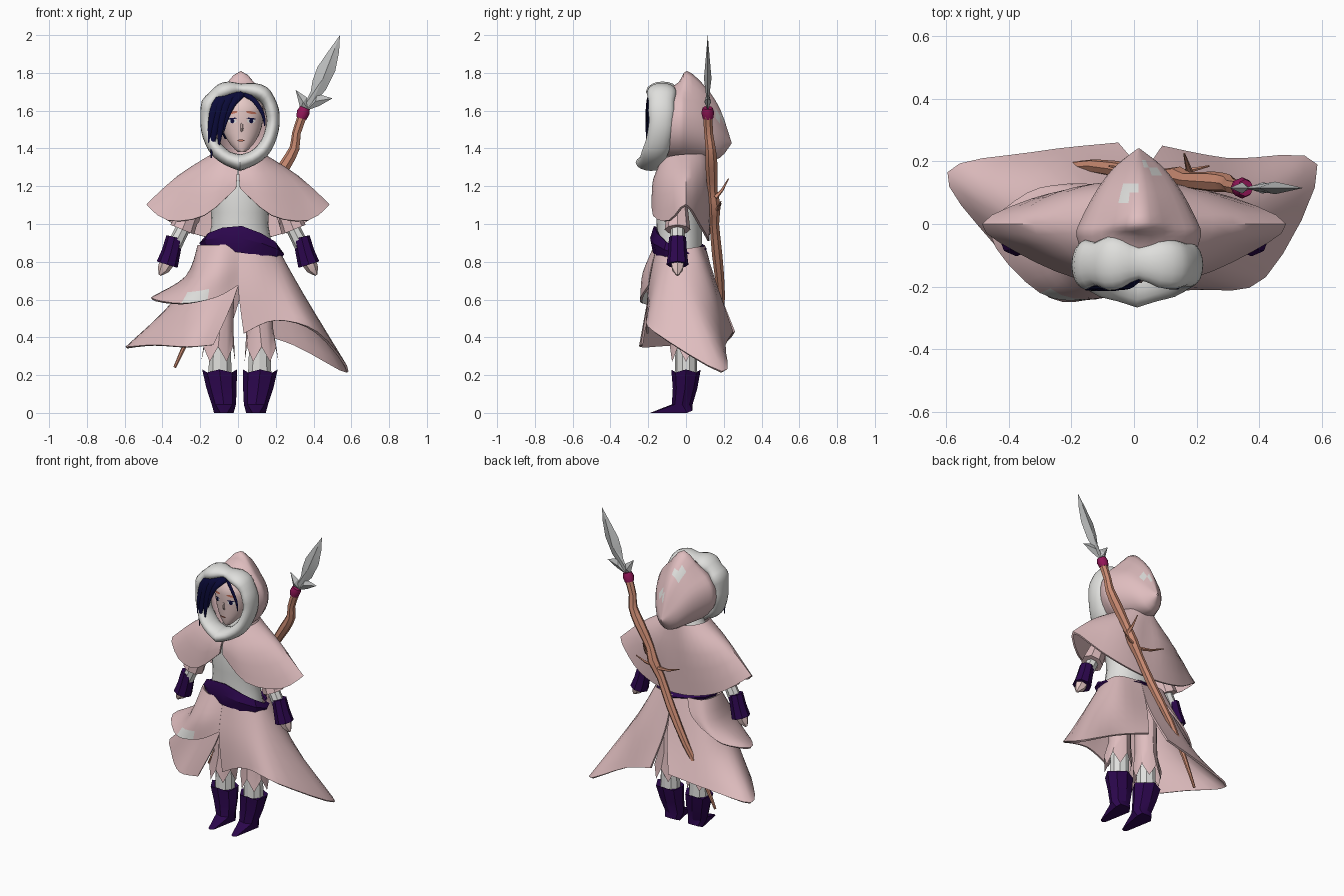
import bpy, bmesh, math
from mathutils import Vector

if "Cube" in bpy.data.objects:
    bpy.data.objects.remove(bpy.data.objects["Cube"], do_unlink=True)


def material(name, r, g, b):
    mat = bpy.data.materials.new(name)
    mat.use_nodes = True
    mat.diffuse_color = (r, g, b, 1)
    for node in mat.node_tree.nodes:
        if node.type == 'BSDF_PRINCIPLED':
            node.inputs["Base Color"].default_value = (r, g, b, 1)
            node.inputs["Roughness"].default_value = 0.8
    return mat


pink = material("dusty pink cloth", .74, .51, .52)
white = material("off white fur", .74, .74, .72)
purple = material("deep purple leather", .025, .002, .075)
navy = material("navy hair", .003, .003, .04)
skin = material("skin", .84, .62, .6)
wood = material("reddish wood", .6, .26, .17)
magenta = material("magenta wrap", .3, .008, .1)
steel = material("grey steel", .52, .53, .53)
brown = material("orange brown brow", .55, .17, .11)


def finish(name, bm, mats, angle=45):
    bmesh.ops.recalc_face_normals(bm, faces=bm.faces)
    mesh = bpy.data.meshes.new(name)
    bm.to_mesh(mesh)
    bm.free()
    for mat in mats:
        mesh.materials.append(mat)
    mesh.shade_smooth()
    mesh.set_sharp_from_angle(angle=math.radians(angle))
    obj = bpy.data.objects.new(name, mesh)
    bpy.context.scene.collection.objects.link(obj)


def resample(points, n, closed=False):
    """Smooth curve through the points, n steps for each span."""
    pts, out = [Vector(p) for p in points], []
    m = len(pts)
    pick = (lambda k: pts[k % m]) if closed else (lambda k: pts[max(0, min(m - 1, k))])
    for i in range(m if closed else m - 1):
        a, b, c, d = (pick(i + k) for k in (-1, 0, 1, 2))
        for s in range(n):
            t = s / n
            out.append((b * 2 + (c - a) * t + (a * 2 - b * 5 + c * 4 - d) * t ** 2
                        + (b * 3 - a - c * 3 + d) * t ** 3) / 2)
    return out if closed else out + [pts[-1]]


def skin_rows(name, rows, mat, n=1, closed=True, caps=True, thick=0, angle=45, patches=()):
    """Surface through rows of points; patches are (centre, radius) of pale mends."""
    rows = [resample(r, n, closed) for r in rows]
    rows = list(zip(*[resample(c, n) for c in zip(*rows)]))
    bm = bmesh.new()
    grid = [[bm.verts.new(p) for p in row] for row in rows]
    width = len(grid[0])
    for low, high in zip(grid, grid[1:]):
        for i in range(width if closed else width - 1):
            j = (i + 1) % width
            bm.faces.new((low[i], low[j], high[j], high[i]))
    if closed and caps:
        bm.faces.new(grid[0])
        bm.faces.new(grid[-1])
    bmesh.ops.recalc_face_normals(bm, faces=bm.faces)
    if thick:
        bmesh.ops.solidify(bm, geom=bm.faces[:], thickness=thick)
    for centre, radius in patches:
        for f in bm.faces:
            if (f.calc_center_median() - Vector(centre)).length < radius:
                f.material_index = 1
    finish(name, bm, [mat, white] if patches else [mat], angle)


def ring(x, y, z, rx, ry, sides=8, jag=0):
    turn = 2 * math.pi / sides
    return [(x + rx * math.sin(i * turn), y - ry * math.cos(i * turn), z + jag * (-1) ** i)
            for i in range(sides)]


def tube(name, path, radii, mat, sides=6, n=1, flat=1, angle=45):
    centres = resample(path, n)
    sizes = [v.x for v in resample([(r, 0, 0) for r in radii], n)]
    rows = []
    for k, c in enumerate(centres):
        t = (centres[min(k + 1, len(centres) - 1)] - centres[max(k - 1, 0)]).normalized()
        u = t.cross(Vector((0, 1, 0))).normalized()
        v = t.cross(u) * flat
        turn = 2 * math.pi / sides
        rows.append([c + (u * math.cos(i * turn) + v * math.sin(i * turn)) * sizes[k]
                     for i in range(sides)])
    skin_rows(name, rows, mat, angle=angle)


# Torso and neck
skin_rows("torso", [ring(.01, -.035, z, rx, ry, 12) for z, rx, ry in
                    ((.85, .18, .12), (1, .15, .12), (1.12, .16, .125), (1.25, .15, .115), (1.36, .08, .09))],
          white, n=2)

# Slanted belt, peaked at the front
belt = []
for top, grow in ((0, .01), (.5, .025), (1, .005)):
    row = []
    for x, y, z in ring(.02, -.04, .86, .2 + grow, .125 + grow, 12):
        front = max(0, -(y + .04) / .13)
        high = .895 + .1 * front * (1 - abs(x) * 1.5) - .12 * x
        low = .85 - .14 * x
        row.append((x, y, low + (high - low) * top))
    belt.append(row)
skin_rows("belt", belt, purple, caps=False, thick=.012, angle=30)

# Skirt: two lower panels with slits front and back, and one upper layer
skin_rows("left_skirt_panel", [
    [(0, -.15, .9), (.1, -.15, .89), (.2, -.08, .87), (.21, 0, .87), (.17, .07, .88), (.03, .1, .88)],
    [(0, -.2, .67), (.14, -.19, .68), (.28, -.13, .68), (.35, .03, .62), (.25, .15, .62), (.04, .17, .66)],
    [(.03, -.21, .42), (.2, -.21, .49), (.42, -.17, .43), (.585, .19, .22), (.3, .21, .36), (.09, .25, .43)]],
    pink, n=4, closed=False, thick=.012)
skin_rows("right_skirt_panel", [
    [(0, -.14, .9), (-.1, -.14, .89), (-.19, -.08, .88), (-.2, 0, .88), (-.16, .07, .88), (.03, .1, .88)],
    [(0, -.19, .67), (-.13, -.19, .64), (-.25, -.14, .63), (-.33, .02, .61), (-.24, .15, .62), (.02, .17, .66)],
    [(-.13, -.24, .36), (-.27, -.235, .35), (-.45, -.06, .36), (-.595, .165, .35), (-.32, .23, .39), (-.05, .26, .43)]],
    pink, n=4, closed=False, thick=.012)
skin_rows("upper_skirt_layer", [
    [(0, -.15, .9), (-.1, -.165, .89), (-.2, -.09, .89), (-.21, 0, .89), (-.17, .08, .89), (-.08, .1, .89)],
    [(0, -.185, .77), (-.11, -.23, .74), (-.23, -.18, .72), (-.28, 0, .72), (-.23, .11, .75), (-.12, .125, .8)],
    [(0, -.2, .675), (-.12, -.24, .61), (-.3, -.22, .58), (-.46, -.03, .61), (-.34, .1, .65), (-.2, .13, .73)]],
    pink, n=4, closed=False, thick=.012, patches=[((-.2, -.235, .62), .045), ((-.25, -.23, .61), .04)])

# Shoulder cape with pointed sides, open below the chin
cape = [
    [(0, .12, 1.37), (.06, .11, 1.37), (.11, .07, 1.37), (.14, 0, 1.37), (.12, -.08, 1.36), (.07, -.13, 1.34), (0, -.13, 1.32)],
    [(0, .13, 1.2), (.12, .13, 1.2), (.25, .085, 1.22), (.32, 0, 1.255), (.25, -.1, 1.23), (.12, -.17, 1.22), (.005, -.17, 1.25)],
    [(0, .125, .91), (.17, .115, .93), (.33, .08, .99), (.485, 0, 1.105), (.375, -.09, 1.02), (.18, -.175, 1.045), (.01, -.18, 1.19)]]
skin_rows("shoulder_cape", [[(-x, y, z) for x, y, z in reversed(row[1:])] + row for row in cape],
          pink, n=3, closed=False, thick=.012)

# Arms and legs, one of each per side
for side, s in (("left", 1), ("right", -1)):
    def arm(part, points, radii, mat, sides=8):
        tube(side + part, [(s * x, -.045, z) for x, z in points], radii, mat, sides, angle=30)
    arm("_sleeve", ((.2, 1.18), (.25, 1.08), (.295, .97)), (.04, .055, .068), pink)
    arm("_sleeve_tail", ((.22, 1.1), (.24, 1.02), (.26, .95)), (.04, .035, .004), pink, 5)
    arm("_undersleeve", ((.26, 1.04), (.34, .88)), (.036, .04), white)
    arm("_bracer", ((.335, .93), (.355, .85), (.375, .785)), (.045, .05, .058), purple)
    arm("_hand", ((.37, .81), (.395, .76), (.415, .73)), (.042, .032, .008), skin, 6)

    x = .01 + s * .105
    skin_rows(side + "_sock", [ring(x, 0, .2, .065, .06, 10), ring(x, 0, .45, .055, .055, 10)],
              white, angle=20)
    skin_rows(side + "_trouser", [ring(x + s * .01, 0, .31, .09, .085, 12, .04),
                                  ring(x, 0, .45, .07, .07, 12), ring(x - s * .01, 0, .85, .07, .07, 12)],
              pink, caps=False, angle=30)
    foot = x - s * .02
    sole = [(px, -.19 if py < -.04 else py, 0 if py < .01 else .012)
            for px, py, pz in ring(foot, -.01, 0, .052, .045)]
    sole = [(foot + (px - foot) * (.5 if py < -.1 else 1), py + abs(px - foot) * .3, pz) for px, py, pz in sole]
    skin_rows(side + "_boot", [sole, ring(foot, -.02, .045, .064, .055), ring(x - s * .008, -.005, .13, .08, .065),
                               ring(x + s * .003, 0, .222, .092, .078, jag=.008)], purple, angle=25)

# Head
rows = ((1.38, -.14, .02, .02), (1.42, -.11, .06, .06), (1.48, -.09, .095, .085),
        (1.55, -.08, .112, .1), (1.63, -.08, .112, .1), (1.7, -.07, .05, .06))
skin_rows("face", [ring(.02, y, z, rx, ry, 16) for z, y, rx, ry in rows], skin, n=2, angle=70)
tube("nose", [(.02, -.177, 1.535), (.02, -.182, 1.505), (.02, -.174, 1.49)], (.005, .008, .005), skin)


def face_plate(name, x, z, rx, rz, mat, lift=.004, tilt=0):
    bm = bmesh.new()

    def place(u, v):
        px = x + u * rx
        depth = .1 * math.sqrt(max(0, 1 - ((px - .02) / .112) ** 2))
        return bm.verts.new((px, -.08 - depth - lift, z + v * rz + tilt * u * rx))
    hub = place(0, 0)
    rim = [place(math.cos(k * math.pi / 6), math.sin(k * math.pi / 6)) for k in range(12)]
    for a, b in zip(rim, rim[1:] + rim[:1]):
        bm.faces.new((hub, a, b))
    finish(name, bm, [mat])


for side, s in (("left", 1), ("right", -1)):
    x = .02 + s * .05
    face_plate(side + "_eye_white", x, 1.545, .023, .011, white, .004)
    face_plate(side + "_iris", x, 1.545, .011, .012, navy, .006)
    face_plate(side + "_lash", x, 1.558, .025, .004, navy, .007, -s * .1)
    face_plate(side + "_brow", x, 1.59, .028, .007, brown, .006, -s * .15)
face_plate("mouth", .015, 1.442, .02, .005, brown, .001)

# Hair: a cap behind the face and locks swept to one side
skin_rows("hair_cap", [ring(.01, -.04, z, r, r * .85, 12) for z, r in
                       ((1.45, .08), (1.52, .11), (1.62, .115), (1.69, .08), (1.72, .02))], navy, n=2)
for k, (x1, x2, x3, low, size) in enumerate(((-.08, -.125, -.142, 1.35, .026), (-.05, -.09, -.1, 1.41, .028),
                                             (-.02, -.06, -.075, 1.49, .02), (-.1, -.14, -.155, 1.43, .024),
                                             (-.01, -.04, -.05, 1.57, .016), (.085, .13, .142, 1.52, .013))):
    tube("hair_lock_%d" % k, [(.03, -.16, 1.69), (x1, -.195, 1.655), (x2, -.205, (low + 1.65) / 2), (x3, -.205, low)],
         (.014, size, size * .75, .003), navy, n=3, flat=.5)

# Hood narrowing to a point at the back
hood = []
for y, w, top, low, peak in ((-.12, .17, 1.7, 1.35, 0), (-.04, .2, 1.73, 1.34, .02), (.005, .19, 1.73, 1.34, .08),
                             (.1, .14, 1.68, 1.34, .05), (.18, .08, 1.57, 1.35, .04), (.24, .004, 1.435, 1.425, 0)):
    mid, half = (top + low) / 2, (top - low) / 2
    row = [(.015 + w * math.sin(k * math.pi / 5), y, mid + half * math.cos(k * math.pi / 5)) for k in range(10)]
    row[0] = (row[0][0], y, top + peak)
    hood.append(row)
skin_rows("hood", hood, pink, n=3, caps=False, angle=60,
          patches=[((-.03, .11, 1.7), .04), ((.06, .17, 1.57), .035)])

# Lumpy fur trim around the hood opening, pinched at the brow
trim = []
path = resample([(.01, -.185, 1.325), (.13, -.16, 1.39), (.18, -.135, 1.5), (.18, -.13, 1.6),
                 (.13, -.13, 1.69), (.015, -.125, 1.715), (-.08, -.125, 1.7), (-.155, -.13, 1.63),
                 (-.16, -.135, 1.5), (-.11, -.16, 1.39)], 2, True)
lumps = (44, 38, 39, 36, 36, 35, 38, 37, 42, 40, 28, 42, 47, 37, 43, 35, 36, 35, 39, 38)
for (x, y, z), lump in zip(path, lumps):
    out = Vector((x - .01, 0, z - 1.53)).normalized()
    r = lump / 1000
    trim.append([Vector((x, y, z)) + out * r * math.cos(k * math.pi / 4)
                 + Vector((0, 1.85 * r * math.sin(k * math.pi / 4), 0)) for k in range(8)])
skin_rows("fur_trim", trim + trim[:1], white, n=2, caps=False, angle=70)

# Spear: crooked shaft, twigs, wrap and blades
tube("spear_shaft", [(-.335, .17, .24), (-.25, .175, .42), (-.13, .185, .62), (0, .165, .84), (.08, .15, 1), (.14, .15, 1.1),
                     (.17, .14, 1.18), (.25, .135, 1.31), (.3, .13, 1.4), (.31, .12, 1.48), (.345, .115, 1.58)],
     (.008, .015, .022, .028, .026, .034, .027, .033, .028, .024, .026), wood, sides=7, n=2)
for k, (z, dx, dy, dz) in enumerate(((1.14, -.02, .07, .1), (1.07, .13, .03, .05), (1.06, -.18, .03, .05))):
    start = Vector((.14 - (1.1 - z), .155, z))
    bend = Vector((dx, dy, dz))
    tube("twig_%d" % k, [start, start + bend * .5 + Vector((0, 0, -.012)), start + bend], (.013, .008, .003), wood, 5)
tube("spear_wrap", [(.335, .117, 1.56), (.345, .115, 1.59), (.355, .115, 1.615)], (.028, .034, .027), magenta, 8)


def blade(name, outline, hub, depth):
    bm = bmesh.new()
    rim = [bm.verts.new((x, .115, z)) for x, z in outline]
    for d in (-depth, depth):
        tip = bm.verts.new((hub[0], .115 + d, hub[1]))
        for a, b in zip(rim, rim[1:] + rim[:1]):
            bm.faces.new((tip, a, b))
    finish(name, bm, [steel], 15)


blade("spear_blade", [(.34, 1.61), (.385, 1.7), (.395, 1.76), (.42, 1.83), (.475, 1.91), (.54, 2), (.535, 1.91), (.515, 1.81),
                      (.465, 1.71), (.375, 1.61)], (.45, 1.77), .02)
blade("left_barb", [(.36, 1.6), (.42, 1.69), (.5, 1.665), (.43, 1.625)], (.41, 1.65), .018)
blade("right_barb", [(.33, 1.61), (.305, 1.71), (.365, 1.67), (.37, 1.61)], (.345, 1.645), .018)
